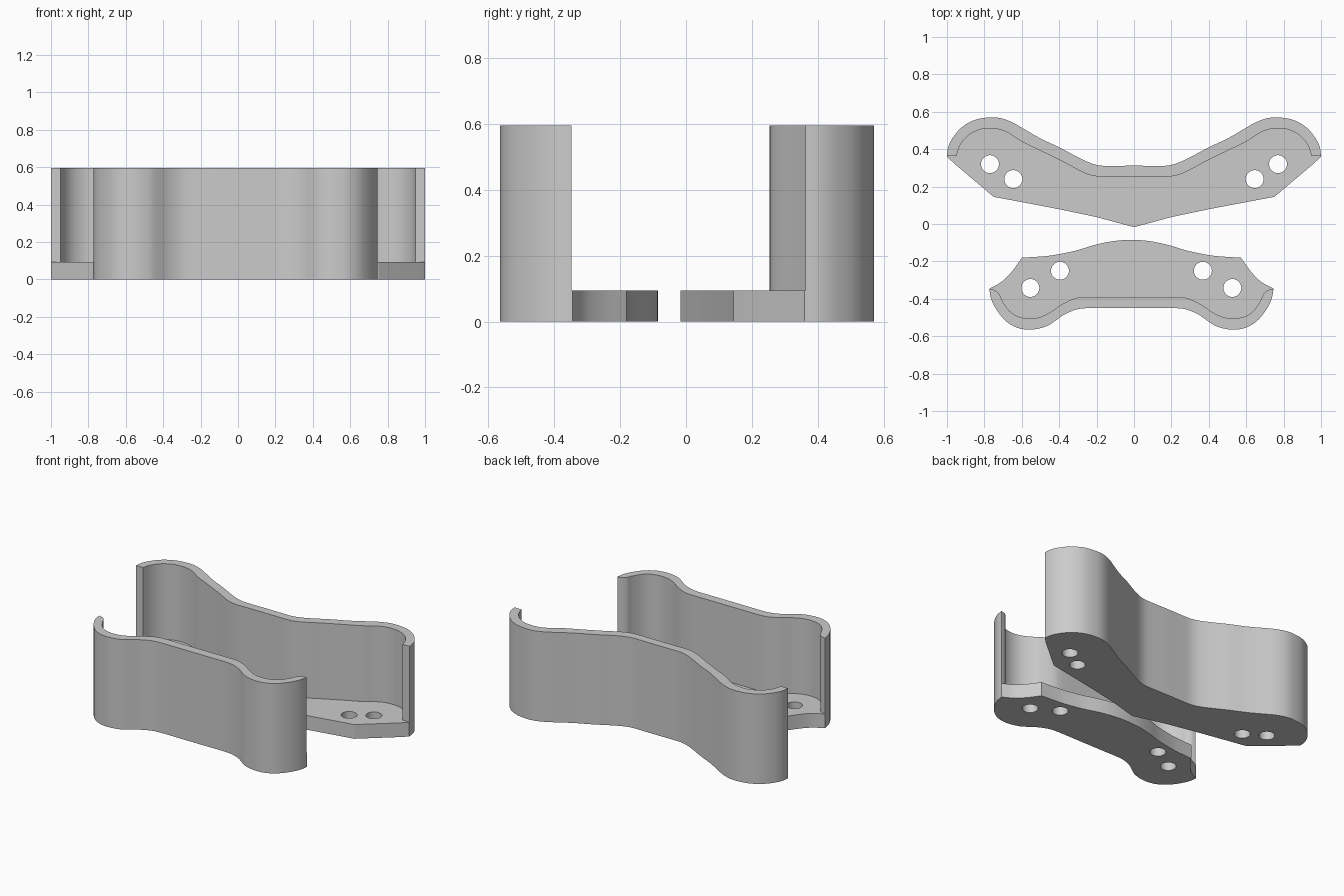
import bpy, bmesh, math
from mathutils import Vector

if "Cube" in bpy.data.objects:
    bpy.data.objects.remove(bpy.data.objects["Cube"])

H, BASE = 0.595, 0.094      # wall height, plate thickness
grey = bpy.data.materials.new("plain grey")
grey.diffuse_color = (0.6, 0.6, 0.6, 1)
grey.use_nodes = True
grey.node_tree.nodes["Principled BSDF"].inputs["Base Color"].default_value = grey.diffuse_color


def mirrored(half):
    """Half profile starting on the centre line -> full run from -x to +x."""
    return [(-x, y) for x, y in reversed(half) if x > 0] + half


def smooth(pts, steps=4):
    """Catmull-Rom curve through the points."""
    p = [Vector(q) for q in pts]
    p = [2 * p[0] - p[1]] + p + [2 * p[-1] - p[-2]]
    out = []
    for a, b, c, d in zip(p, p[1:], p[2:], p[3:]):
        for i in range(steps):
            t = i / steps
            out.append((2 * b + (c - a) * t + (2 * a - 5 * b + 4 * c - d) * t * t
                        + (3 * b - a - 3 * c + d) * t ** 3) / 2)
    return [tuple(v) for v in out] + [tuple(p[-2])]


def prism(name, outline, z0, z1, cx=0):
    bm = bmesh.new()
    face = bm.faces.new([bm.verts.new((x + cx, y, z0)) for x, y in outline])
    top = bmesh.ops.extrude_face_region(bm, geom=[face])["geom"]
    bmesh.ops.translate(bm, vec=(0, 0, z1 - z0),
                        verts=[g for g in top if isinstance(g, bmesh.types.BMVert)])
    bmesh.ops.recalc_face_normals(bm, faces=bm.faces)
    me = bpy.data.meshes.new(name)
    bm.to_mesh(me)
    bm.free()
    me.materials.append(grey)
    ob = bpy.data.objects.new(name, me)
    bpy.context.collection.objects.link(ob)
    return ob


def jaw(name, outer, plate, inner, exit_pts, holes, cx=0):
    """Full-height block, hollowed above the plate, with drilled holes."""
    body = prism(name, smooth(mirrored(outer)) + plate[::-1], 0, H, cx)
    cavity = smooth(mirrored(inner)) + exit_pts
    cutters = [prism(name + "_cavity", cavity, BASE, H + 0.1, cx)]
    for hx, hy in holes:
        for s in (-1, 1):
            ring = [(s * hx + 0.048 * math.cos(a * math.tau / 32),
                     hy + 0.048 * math.sin(a * math.tau / 32)) for a in range(32)]
            cutters.append(prism(name + "_drill", ring, -0.1, BASE + 0.1, cx))
    bpy.ops.object.select_all(action="DESELECT")
    bpy.context.view_layer.objects.active = body
    body.select_set(True)
    for c in cutters:
        m = body.modifiers.new("cut", "BOOLEAN")
        m.operation, m.solver, m.object = "DIFFERENCE", "EXACT", c
        bpy.ops.object.modifier_apply(modifier=m.name)
        bpy.data.objects.remove(c)
    bpy.ops.object.shade_smooth_by_angle(angle=math.radians(25))


# rear jaw: wide wall with a pointed plate
jaw("rear_jaw",
    [(0, .312), (.1, .311), (.19, .314), (.27, .342), (.4, .41), (.5, .457), (.6, .515),
     (.65, .543), (.71, .565), (.77, .57), (.85, .557), (.92, .518), (.97, .46),
     (.994, .41), (1, .36)],
    mirrored([(0, -.017), (.2, .037), (.4, .079), (.6, .117), (.75, .145), (.96, .322)]),
    [(0, .255), (.1, .254), (.2, .255), (.27, .275), (.38, .333), (.5, .392), (.6, .44),
     (.66, .48), (.71, .503), (.77, .511), (.83, .503), (.89, .47), (.93, .42), (.95, .363)],
    [(1.2, .363), (1.2, -.2), (-1.2, -.2), (-1.2, .363)],
    [(.77, .32), (.645, .24)])

# front jaw: narrower wall with a domed plate
dome = smooth(mirrored([(0, -.085), (.1, -.092), (.2, -.113), (.3, -.143), (.42, -.167),
                        (.5, -.175), (.585, -.18)]))
scoop = smooth([(.585, -.18), (.64, -.255), (.695, -.31), (.76, -.345)])[1:-1]
jaw("front_jaw",
    [(0, -.45), (.12, -.45), (.24, -.45), (.3, -.459), (.36, -.485), (.41, -.52), (.45, -.545),
     (.5, -.56), (.55, -.565), (.61, -.555), (.67, -.52), (.72, -.46), (.75, -.4), (.76, -.345)],
    [(-x, y) for x, y in reversed(scoop)] + dome + scoop,
    [(0, -.39), (.12, -.39), (.25, -.39), (.31, -.4), (.38, -.435), (.43, -.47), (.49, -.498),
     (.55, -.505), (.61, -.493), (.655, -.462), (.69, -.41), (.706, -.375), (.73, -.354),
     (.757, -.347)],
    [(.95, -.347), (.95, .1), (-.95, .1), (-.95, -.347)],
    [(.54, -.342), (.382, -.25)], cx=-.014)
